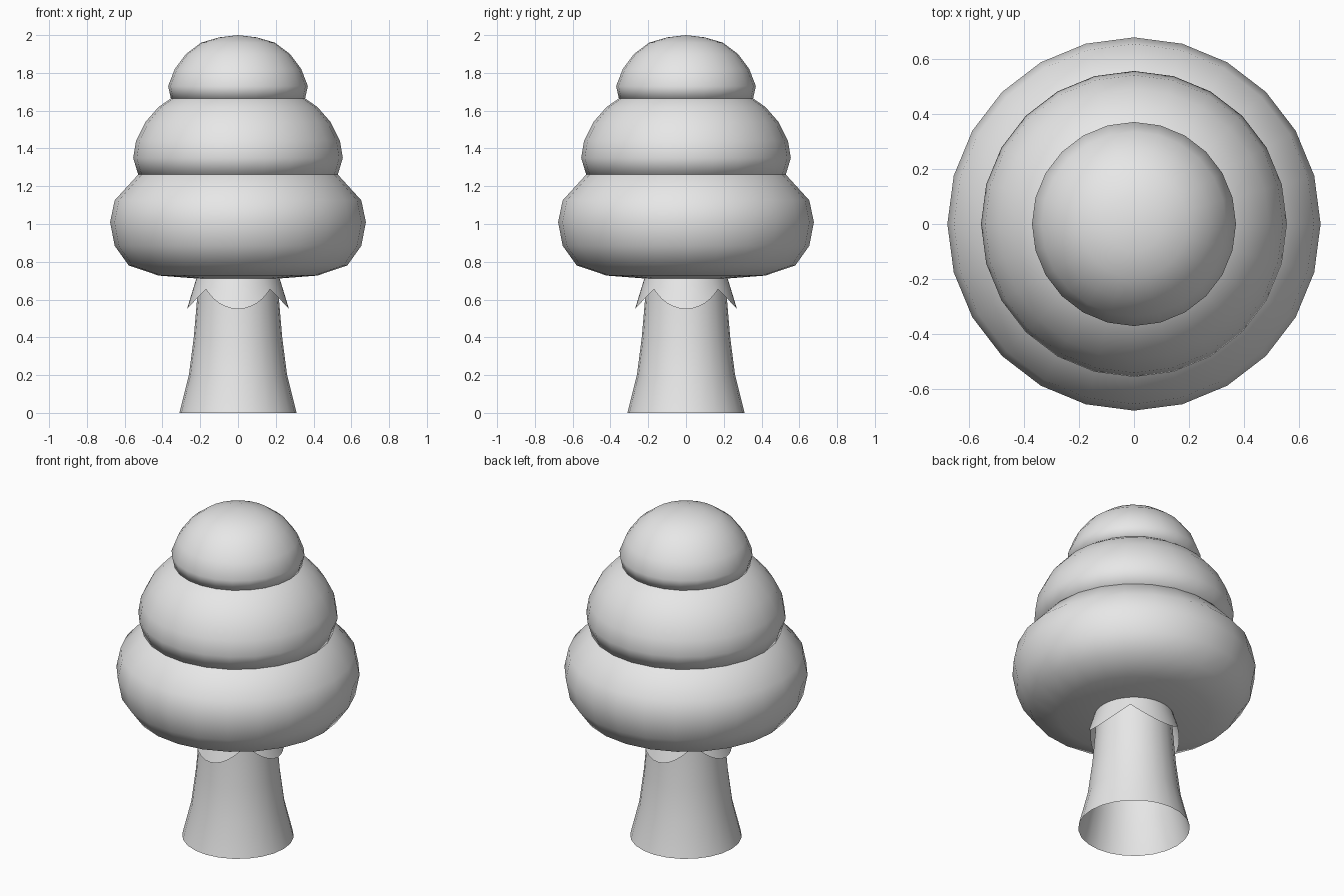
import bpy
import bmesh
from math import cos, sin, pi

cube = bpy.data.objects.get("Cube")
if cube:
    bpy.data.objects.remove(cube)

# One plain colour for the whole tree
grey = bpy.data.materials.new("light grey")
grey.use_nodes = True
color = (0.8, 0.8, 0.8, 1)
grey.diffuse_color = color
grey.node_tree.nodes["Principled BSDF"].inputs["Base Color"].default_value = color


def lathe(name, profile, sides=24, drop=None):
    """Spin (radius, height) points round z; drop(angle, row) may shift a point."""
    bm = bmesh.new()
    rows = []
    for i, (r, z) in enumerate(profile):
        if r == 0:
            rows.append([bm.verts.new((0, 0, z))] * sides)
            continue
        row = []
        for s in range(sides):
            a = 2 * pi * s / sides
            rr, zz = drop(a, r, z, i) if drop else (r, z)
            row.append(bm.verts.new((rr * cos(a), rr * sin(a), zz)))
        rows.append(row)
    for low, high in zip(rows, rows[1:]):
        for s in range(sides):
            t = (s + 1) % sides
            corners = dict.fromkeys((low[s], low[t], high[t], high[s]))
            bm.faces.new(list(corners)).smooth = True
    mesh = bpy.data.meshes.new(name)
    bm.to_mesh(mesh)
    bm.free()
    mesh.materials.append(grey)
    obj = bpy.data.objects.new(name, mesh)
    bpy.context.collection.objects.link(obj)
    return obj


# Trunk, an open flared tube
lathe("trunk", [(0.31, 0), (0.26, 0.2), (0.234, 0.4), (0.217, 0.6), (0.21, 0.74)])

# Three stacked rounded foliage tiers
lathe("lower_foliage", [(0, 0.705), (0.2, 0.71), (0.42, 0.727), (0.578, 0.78),
                        (0.653, 0.885), (0.677, 1.01), (0.653, 1.125),
                        (0.53, 1.26), (0.4, 1.32)])
lathe("middle_foliage", [(0.45, 1.25), (0.528, 1.26), (0.555, 1.35), (0.54, 1.44),
                         (0.49, 1.54), (0.42, 1.62), (0.355, 1.665), (0.25, 1.71)])
lathe("top_foliage", [(0.28, 1.655), (0.355, 1.663), (0.37, 1.73), (0.335, 1.82),
                      (0.275, 1.9), (0.195, 1.96), (0.1, 1.988), (0, 2.0)])


# Scalloped collar with four lobes under the foliage
def scallop(a, r, z, row):
    share = (1, 0.5, 0)[row]
    lobe = abs(cos(2 * a))
    return 0.218 + share * (0.022 + 0.03 * lobe), 0.72 - share * (0.065 + 0.105 * lobe)


lathe("leaf_collar", [(0.27, 0.55), (0.24, 0.63), (0.218, 0.72)], 48, scallop)
